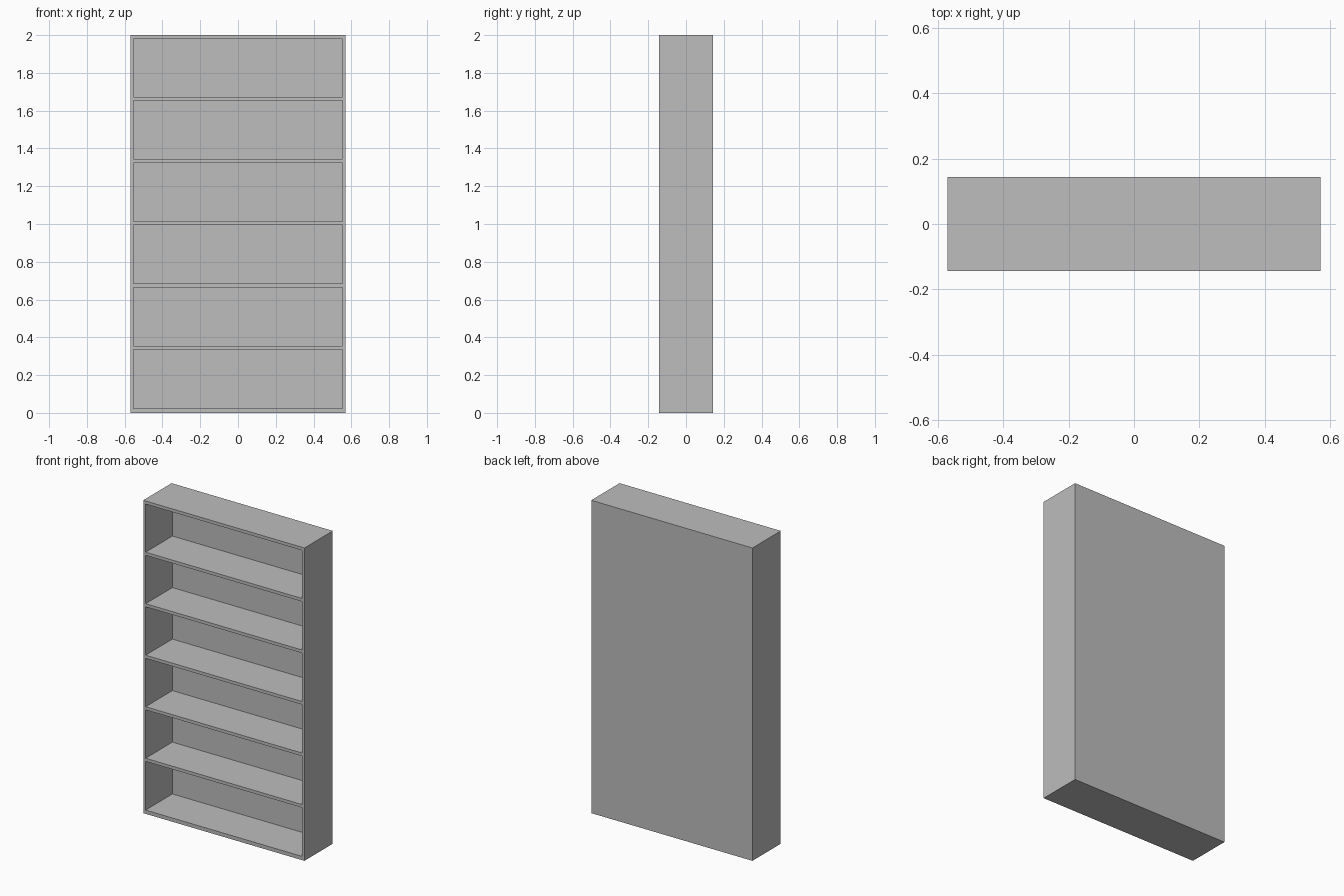
import bpy

cube = bpy.data.objects.get("Cube")
if cube:
    bpy.data.objects.remove(cube, do_unlink=True)

WIDTH, DEPTH, HEIGHT = 1.14, 0.286, 2.0
SIDE, BACK, BOARD = 0.017, 0.016, 0.02
SHELVES = 5

grey = bpy.data.materials.new("plain grey")
grey.use_nodes = True
colour = (0.51, 0.51, 0.51, 1)
grey.diffuse_color = colour
grey.node_tree.nodes["Principled BSDF"].inputs["Base Color"].default_value = colour


def board(name, size, centre):
    """Add a flat rectangular board."""
    bpy.ops.mesh.primitive_cube_add(size=1, location=centre)
    ob = bpy.context.object
    ob.name = ob.data.name = name
    ob.scale = size
    bpy.ops.object.transform_apply(location=False, rotation=False, scale=True)
    ob.data.materials.append(grey)
    return ob


# Upright sides
for name, sign in (("left_side", 1), ("right_side", -1)):
    board(name, (SIDE, DEPTH, HEIGHT), (sign * (WIDTH - SIDE) / 2, 0, HEIGHT / 2))

# Back panel, between the sides
inner = WIDTH - 2 * SIDE
board("back_panel", (inner, BACK, HEIGHT), (0, (DEPTH - BACK) / 2, HEIGHT / 2))

# Bottom, evenly spaced shelves and top, flush with the front
low, high = 0.024 - BOARD / 2, HEIGHT - BOARD / 2
step = (high - low) / (SHELVES + 1)
for i in range(1, SHELVES + 1):
    board(f"shelf_{i}", (inner, DEPTH - BACK, BOARD), (0, -BACK / 2, low + i * step + 0.002))
board("bottom_board", (inner, DEPTH - BACK, 0.024), (0, -BACK / 2, 0.012))
board("top_board", (inner, DEPTH - BACK, BOARD), (0, -BACK / 2, high))
